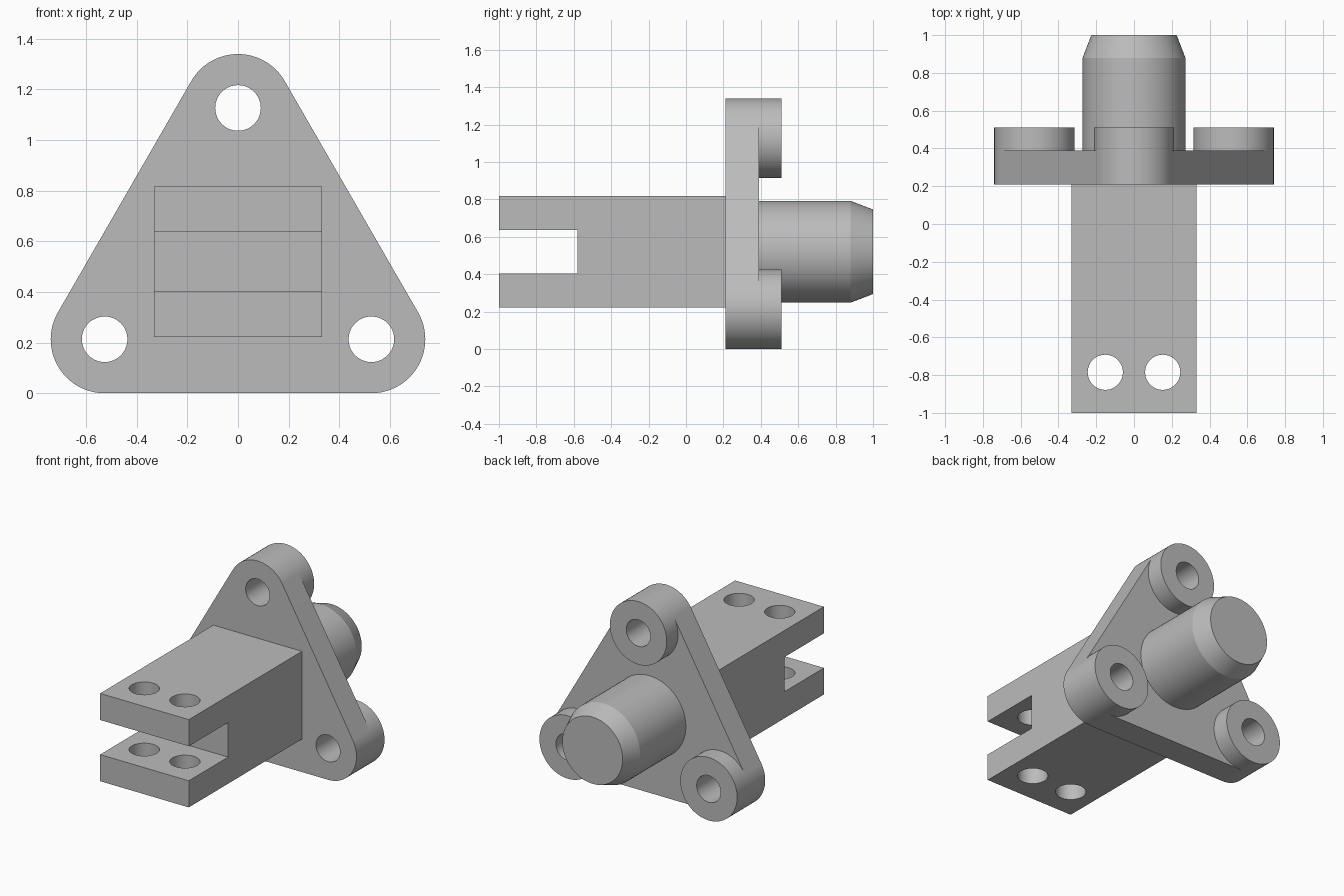
import bpy, bmesh
from math import cos, sin, tau, radians
from mathutils import Vector

if "Cube" in bpy.data.objects:
    bpy.data.objects.remove(bpy.data.objects["Cube"], do_unlink=True)

STEPS = 72
CORNERS = [(0.527, 0.213), (0, 1.127), (-0.527, 0.213)]   # x, z of the bolt holes
CORNER_R, BOLT_R = 0.213, 0.09
PLATE_FRONT, PLATE_BACK, BOSS_BACK = 0.21, 0.39, 0.51

grey = bpy.data.materials.new("plain grey")
grey.use_nodes = True
colour = (0.5, 0.5, 0.5, 1)
grey.diffuse_color = colour
grey.node_tree.nodes["Principled BSDF"].inputs["Base Color"].default_value = colour


def finish(name, bm):
    bmesh.ops.recalc_face_normals(bm, faces=bm.faces)
    mesh = bpy.data.meshes.new(name)
    bm.to_mesh(mesh)
    bm.free()
    mesh.materials.append(grey)
    obj = bpy.data.objects.new(name, mesh)
    bpy.context.collection.objects.link(obj)
    return obj


def prism(name, points, offset):
    """Extrude a closed outline along an offset."""
    bm = bmesh.new()
    face = bm.faces.new([bm.verts.new(p) for p in points])
    new = bmesh.ops.extrude_face_region(bm, geom=[face], use_keep_orig=True)["geom"]
    bmesh.ops.translate(bm, vec=offset,
                        verts=[v for v in new if isinstance(v, bmesh.types.BMVert)])
    return finish(name, bm)


def lathe(name, profile, x, z):
    """Revolve (radius, y) points about an axis parallel to y."""
    bm = bmesh.new()
    verts = [bm.verts.new((x + r, y, z)) for r, y in profile]
    edges = [bm.edges.new(pair) for pair in zip(verts, verts[1:])]
    bmesh.ops.spin(bm, geom=verts + edges, cent=(x, 0, z), axis=(0, 1, 0),
                   angle=tau, steps=STEPS, use_duplicate=False)
    bmesh.ops.remove_doubles(bm, verts=bm.verts, dist=0.0001)
    return finish(name, bm)


def arc(x, z, r, start, end, count):
    angles = [start + (end - start) * i / count for i in range(count + 1)]
    return [(x + r * cos(a), z + r * sin(a)) for a in angles]


def cut(obj, cutters):
    """Subtract the cutters and remove them."""
    bpy.context.view_layer.objects.active = obj
    for cutter in cutters:
        mod = obj.modifiers.new("hole", "BOOLEAN")
        mod.operation, mod.solver, mod.object = "DIFFERENCE", "EXACT", cutter
        bpy.ops.object.modifier_apply(modifier=mod.name)
        bpy.data.objects.remove(cutter, do_unlink=True)


def smooth(obj):
    bpy.ops.object.select_all(action="DESELECT")
    obj.select_set(True)
    bpy.context.view_layer.objects.active = obj
    bpy.ops.object.shade_smooth_by_angle(angle=radians(12))
    mod = obj.modifiers.new("flat sides", "WEIGHTED_NORMAL")
    mod.keep_sharp = True


# Rounded triangular flange plate with three bolt holes
outline = []
for i, (x, z) in enumerate(CORNERS):
    start = radians(-90 + 120 * i)
    outline += arc(x, z, CORNER_R, start, start + tau / 3, STEPS // 3)
plate = prism("flange_plate", [(x, PLATE_FRONT, z) for x, z in outline],
              Vector((0, PLATE_BACK - PLATE_FRONT, 0)))
cut(plate, [prism("bolt_cutter",
                  [(px, 0, pz) for px, pz in arc(x, z, BOLT_R, 0, tau, STEPS)[:-1]],
                  Vector((0, 1, 0))) for x, z in CORNERS])

# Bosses standing behind each bolt hole
bosses = [lathe(name, [(BOLT_R, PLATE_BACK), (BOLT_R, BOSS_BACK),
                       (CORNER_R, BOSS_BACK), (CORNER_R, PLATE_BACK)], x, z)
          for name, (x, z) in zip(("left_boss", "top_boss", "right_boss"), CORNERS)]

# Chamfered round shaft at the back
shaft = lathe("shaft", [(0.272, 0.3), (0.272, 0.88), (0.226, 1), (0, 1)], 0, 0.52)

# Slotted block at the front, with two pin holes through both jaws
side = [(-1, 0.223), (0.3, 0.223), (0.3, 0.817), (-1, 0.817),
        (-1, 0.637), (-0.58, 0.637), (-0.58, 0.403), (-1, 0.403)]
block = prism("slotted_block", [(-0.332, y, z) for y, z in side], Vector((0.664, 0, 0)))
cut(block, [prism("pin_cutter",
                  [(x, y, 0) for x, y in arc(cx, -0.785, 0.093, 0, tau, STEPS)[:-1]],
                  Vector((0, 0, 1))) for cx in (-0.152, 0.152)])

for part in [plate, shaft, block, *bosses]:
    smooth(part)
